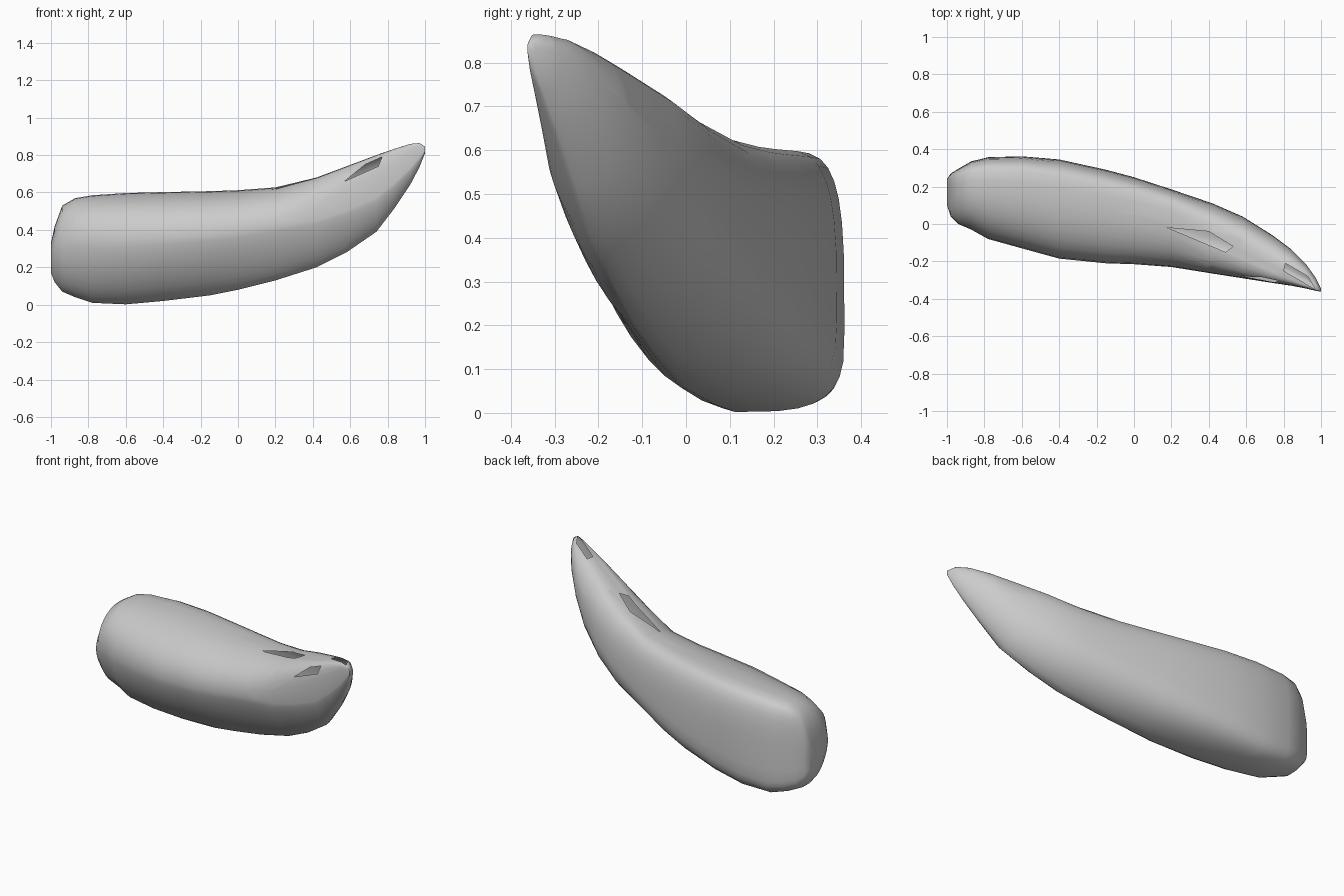
import bpy
import bmesh
import math
from mathutils import Vector

if "Cube" in bpy.data.objects:
    bpy.data.objects.remove(bpy.data.objects["Cube"], do_unlink=True)

SIDES = 32

# Cross-section limits along the horn: x, y low, y high, z low, z high
SECTIONS = [
    (-1.0, .10, .24, .17, .33), (-.98, .04, .27, .12, .42),
    (-.94, 0, .295, .07, .53), (-.87, -.03, .335, .04, .57),
    (-.78, -.08, .357, .01, .585), (-.6, -.13, .362, .002, .597),
    (-.4, -.185, .345, .02, .602), (-.15, -.21, .29, .05, .607),
    (0, -.215, .25, .08, .612), (.2, -.23, .185, .13, .627),
    (.42, -.265, .11, .20, .68), (.58, -.29, .04, .28, .74),
    (.74, -.315, -.06, .39, .80), (.84, -.33, -.135, .52, .835),
    (.92, -.345, -.215, .64, .86), (.97, -.357, -.285, .735, .865),
    (1.0, -.362, -.345, .81, .845),
]


def mix(a, b, t):
    return a + (b - a) * t


def section_point(sec, angle):
    """Point on a lopsided rounded section; each quarter has its own fullness."""
    x, y0, y1, z0, z1 = sec
    t = (x + 1) / 2
    taper = max(0, (x - .2) / .8)
    body = min(1, (x + 1) / 1.2)
    c, s = math.cos(angle), math.sin(angle)
    if s >= 0:
        power = mix(4.2, 2.0, t) if c >= 0 else mix(2.2, 6.0, taper)
    else:
        power = mix(4.2, 2.0, body) if c >= 0 else mix(1.65, 1.35, body)
    c = math.copysign(abs(c) ** (2 / power), c)
    s = math.copysign(abs(s) ** (2 / power), s)
    # Positions of the widest and tallest points
    y_mid = mix(y0, y1, mix(.72, .25, taper) if s >= 0 else mix(.54, .4, body))
    z_mid = mix(z0, z1, mix(.27, .5, t) if c >= 0 else mix(.58, .38, taper))
    y = y_mid + c * ((y1 - y_mid) if c >= 0 else (y_mid - y0))
    z = z_mid + s * ((z1 - z_mid) if s >= 0 else (z_mid - z0))
    return (x, y, z)


def cut_hole(bm, corners, up, side):
    """Trim a slanted opening, seen along `up`, out of the skin."""
    pts = [Vector(p) for p in corners]
    middle = sum(pts, Vector()) / len(pts)
    planes = []
    for a, b in zip(pts, pts[1:] + pts[:1]):
        n = (b - a).cross(up).normalized()
        planes.append((a, -n if n.dot(middle - a) > 0 else n))

    def near():
        return [f for f in bm.faces if f.normal.dot(up) > .05
                and abs(f.calc_center_median().x - middle.x) < side]

    for co, no in planes:
        faces = near()
        geom = list({e for f in faces for e in f.edges}) + faces
        geom += list({v for f in faces for v in f.verts})
        bmesh.ops.bisect_plane(bm, geom=geom, plane_co=co, plane_no=no, dist=1e-5)
        bm.normal_update()
    inside = [f for f in near()
              if all((f.calc_center_median() - co).dot(no) < 0 for co, no in planes)]
    bmesh.ops.delete(bm, geom=inside, context='FACES')


# Horn skin
bm = bmesh.new()
rings = [[bm.verts.new(section_point(sec, math.tau * i / SIDES)) for i in range(SIDES)]
         for sec in SECTIONS]
for ring, following in zip(rings, rings[1:]):
    for i in range(SIDES):
        j = (i + 1) % SIDES
        bm.faces.new((ring[i], ring[j], following[j], following[i]))
bm.faces.new(rings[0])
bm.faces.new(rings[-1])
bmesh.ops.recalc_face_normals(bm, faces=bm.faces[:])
bm.normal_update()

# Openings: one in the front, one on the ridge, one by the tip
top, front = Vector((0, 0, 1)), Vector((0, -1, 0))
cut_hole(bm, [(.57, 0, .66), (.68, 0, .75), (.77, 0, .79), (.75, 0, .74)], front, .3)
cut_hole(bm, [(.18, -.02, 0), (.40, -.04, 0), (.53, -.12, 0), (.49, -.15, 0)], top, .35)
cut_hole(bm, [(.81, -.21, 0), (.93, -.28, 0), (.97, -.35, 0), (.80, -.25, 0)], top, .2)

mesh = bpy.data.meshes.new("horn")
bm.to_mesh(mesh)
bm.free()
horn = bpy.data.objects.new("horn", mesh)
bpy.context.collection.objects.link(horn)

# Plain grey
grey = bpy.data.materials.new("light_grey")
grey.use_nodes = True
colour = (.6, .6, .6, 1)
grey.diffuse_color = colour
grey.node_tree.nodes["Principled BSDF"].inputs["Base Color"].default_value = colour
mesh.materials.append(grey)

bpy.context.view_layer.objects.active = horn
horn.select_set(True)
bpy.ops.object.shade_smooth_by_angle(angle=math.radians(70))
